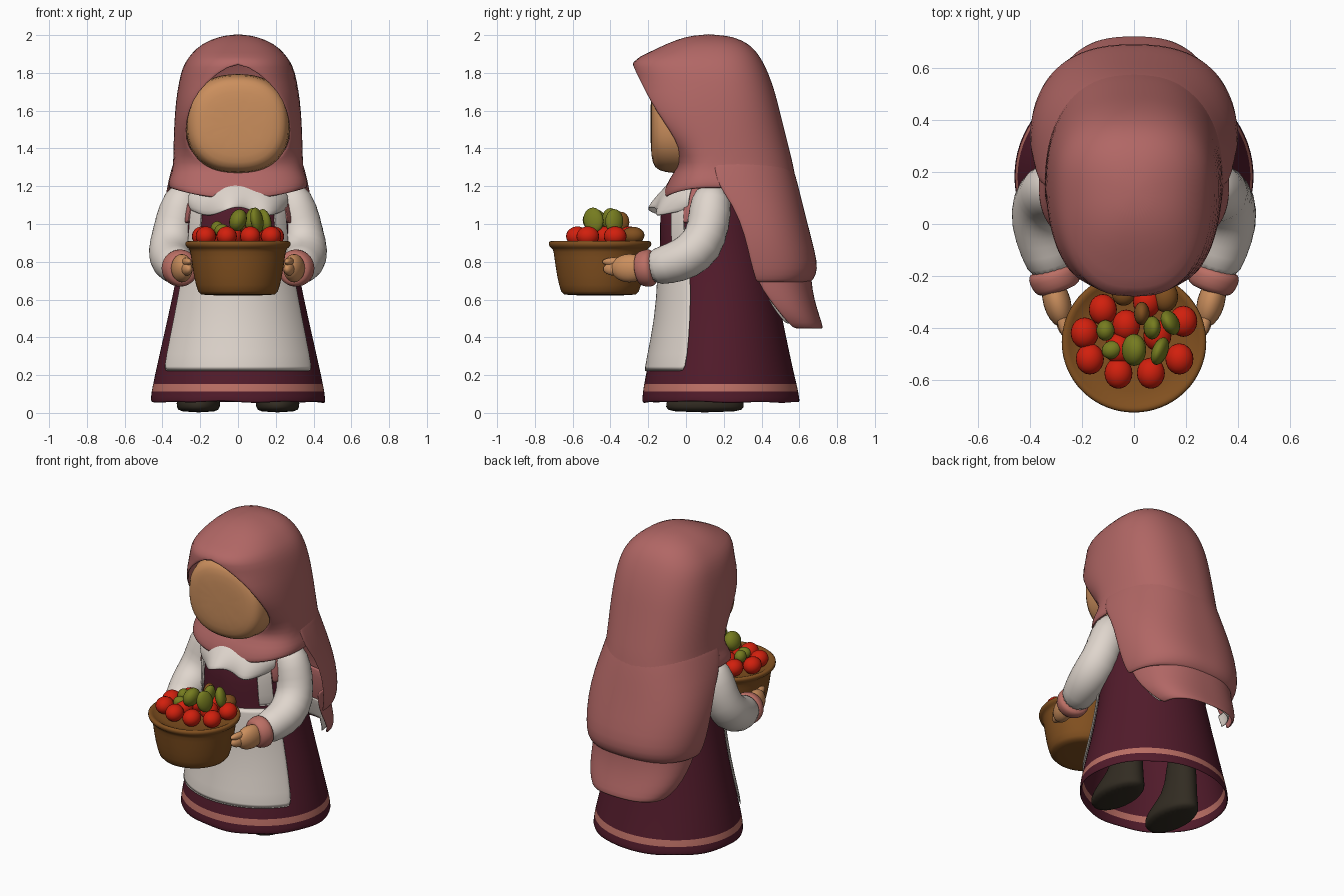
import bpy, bmesh, math
from math import sin, cos, pi, radians
from mathutils import Vector

if "Cube" in bpy.data.objects:
    bpy.data.objects.remove(bpy.data.objects["Cube"])


def material(name, rgb):
    m = bpy.data.materials.new(name)
    m.diffuse_color = (*rgb, 1)
    m.use_nodes = True
    m.node_tree.nodes["Principled BSDF"].inputs["Base Color"].default_value = m.diffuse_color
    return m


SCARF = material("dusty rose", (.44, .135, .13))
DRESS = material("dark wine", (.084, .011, .024))
WHITE = material("off white", (.74, .67, .61))
SKIN = material("skin", (.60, .275, .11))
TRIM = material("pink trim", (.50, .16, .13))
WICKER = material("basket brown", (.22, .08, .014))
RED = material("tomato red", (.64, .014, .004))
GREEN = material("olive green", (.18, .20, .014))
SHOE = material("shoe black", (.032, .025, .016))


def spow(v, p):
    return math.copysign(abs(v) ** p, v)


def arc(z, w, yc, rf, rb, a0=-90, a1=270, n=40, p=1.0):
    """Horizontal superellipse arc; -90 degrees is the front."""
    pts = []
    for i in range(n + 1):
        a = radians(a0 + (a1 - a0) * i / n)
        r = rf if sin(a) < 0 else rb
        pts.append((w * spow(cos(a), p), yc + r * spow(sin(a), p), z))
    return pts


def finish(name, bm, mats, thick=0, sub=1):
    bmesh.ops.remove_doubles(bm, verts=bm.verts, dist=1e-4)
    bmesh.ops.recalc_face_normals(bm, faces=bm.faces)
    me = bpy.data.meshes.new(name)
    bm.to_mesh(me)
    bm.free()
    for m in mats:
        me.materials.append(m)
    me.polygons.foreach_set("use_smooth", [True] * len(me.polygons))
    ob = bpy.data.objects.new(name, me)
    bpy.context.collection.objects.link(ob)
    if thick:
        mod = ob.modifiers.new("thickness", "SOLIDIFY")
        mod.thickness, mod.offset = thick, 0
    if sub:
        mod = ob.modifiers.new("smooth", "SUBSURF")
        mod.levels = mod.render_levels = sub
    return ob


def loft(name, rows, mat, caps=False, rule=None, extra=(), **kw):
    """Skin a list of equal-length point rows."""
    bm = bmesh.new()
    grid = [[bm.verts.new(q) for q in row] for row in rows]
    for a, b in zip(grid, grid[1:]):
        for i in range(len(a) - 1):
            f = bm.faces.new((a[i], a[i + 1], b[i + 1], b[i]))
            if rule:
                f.material_index = rule(f.calc_center_median())
    if caps:
        for row in (grid[0], grid[-1]):
            bm.faces.new(row[:-1])
    return finish(name, bm, [mat, *extra], **kw)


def tube(name, path, mat, n=20):
    """Round tube through (x, y, z, radius) points."""
    pts = [Vector(q[:3]) for q in path]
    rows = []
    for i, c in enumerate(pts):
        d = pts[min(i + 1, len(pts) - 1)] - pts[max(i - 1, 0)]
        q = d.to_track_quat('Z', 'X')
        rows.append([c + q @ Vector((cos(2 * pi * k / n), sin(2 * pi * k / n), 0)) * path[i][3]
                     for k in range(n + 1)])
    return loft(name, rows, mat, caps=True)


def blob(name, loc, size, mat, rot=(0, 0, 0)):
    bm = bmesh.new()
    bmesh.ops.create_uvsphere(bm, u_segments=20, v_segments=12, radius=1)
    ob = finish(name, bm, [mat], sub=0)
    ob.location, ob.scale = loc, size
    ob.rotation_euler = [radians(r) for r in rot]
    return ob


# Headscarf hood: z, half width, y centre, edge y, back y, edge x
HOOD = [(2.0, 1e-5, .12, .12, .12, 0), (1.987, .10, .13, 0, .25, 0),
        (1.95, .19, .14, -.10, .33, 0), (1.90, .24, .14, -.20, .375, 0),
        (1.86, .272, .14, -.29, .40, 0), (1.80, .30, .14, -.262, .43, .11),
        (1.70, .318, .14, -.215, .465, .215), (1.60, .328, .14, -.16, .49, .26),
        (1.50, .333, .14, -.09, .515, .28), (1.40, .337, .14, -.03, .54, .265),
        (1.32, .342, .14, -.035, .56, .19), (1.27, .347, .14, -.06, .57, 0),
        (1.20, .365, .14, -.105, .585, 0), (1.13, .36, .14, -.12, .59, 0)]
P = .82
rows = []
for z, w, yc, yf, yb, xf in HOOD:
    a = math.acos((xf / w) ** (1 / P))
    rf = (yc - yf) / sin(a) ** P
    rows.append(arc(z, w, yc, rf, yb - yc, -math.degrees(a), 180 + math.degrees(a), p=P))
# lower hem rises over the shoulders
for k, lift in ((-2, .02), (-1, .06)):
    rows[k] = [(x, y, z + lift * (x / .36) ** 2) for x, y, z in rows[k]]
loft("headscarf_hood", rows, SCARF, thick=.012)

# Scarf back: two hanging layers (z, half width, edge y, back y)
for name, layer in (("scarf_upper_drape", [(1.36, .325, .15, .54), (1.24, .362, .14, .578),
                                           (1.1, .385, .25, .612), (.94, .40, .31, .652),
                                           (.80, .385, .34, .69), (.73, .37, .36, .685),
                                           (.69, .35, .37, .65)]),
                    ("scarf_lower_drape", [(.82, .33, .35, .655), (.70, .33, .37, .655),
                                           (.60, .32, .44, .672), (.51, .295, .51, .70),
                                           (.445, .24, .57, .722)])):
    loft(name, [arc(z, w, yc, 0, yb - yc, 0, 180, p=P) for z, w, yc, yb in layer],
         SCARF, thick=.014)

# Pale lining just inside the lower drape
loft("drape_lining", [arc(z, w, yc, 0, yb - yc, 0, 180, p=P) for z, w, yc, yb in
                      ((.62, .295, .42, .645), (.52, .275, .485, .675), (.47, .235, .53, .69))],
     WHITE, thick=.008)

# Face: flattened rounded front
rows = []
for y, s in ((-.188, .001), (-.187, .5), (-.178, .8), (-.15, .94), (-.07, 1), (.12, 1)):
    rows.append([(.278 * s * spow(cos(2 * pi * k / 32), .85), y,
                  1.53 + .265 * s * spow(sin(2 * pi * k / 32), .85)) for k in range(33)])
loft("face", rows, SKIN)

# Dress, open underneath, with a trim stripe near the hem
BODY = [(.055, .46, .185, .415), (.118, .452, .183, .405), (.146, .446, .182, .40),
        (.215, .432, .18, .385), (.4, .39, .18, .345), (.6, .345, .175, .31),
        (.85, .295, .155, .285), (1.0, .285, .135, .27), (1.1, .27, .13, .255),
        (1.2, .21, .12, .20), (1.28, .1, .12, .12)]
rows = [arc(z, w, y, r, r) for z, w, y, r in BODY]
rows[0] = [(x, y, z + .006 * sin(17 * x) * cos(13 * y)) for x, y, z in rows[0]]
loft("dress", rows, DRESS, extra=[TRIM], rule=lambda c: int(.118 < c.z < .146), thick=.012)


# Apron skirt, shoulder straps and scarf ends follow the dress
def over_dress(name, lo, hi, a0, a1, mat, gap=.014):
    loft(name, [arc(z, w + gap, y, r + gap, r, a0, a1, 24)
                for z, w, y, r in BODY if lo <= z <= hi], mat, thick=.012)


over_dress("apron", .2, .86, -153, -27, WHITE)
for side, c in (("left", -180), ("right", 0)):
    s = 1 if c == 0 else -1
    over_dress("apron_strap_" + side, .84, 1.15, c - s * 49, c - s * 31, WHITE)
    over_dress("scarf_end_" + side, .98, 1.25, c - s * 31, c - s * 5, SCARF, .02)

# Ruffled collar
rows = []
for z, w, f, wave in ((1.23, .22, .20, 0), (1.16, .29, .265, .004), (1.11, .295, .295, .012),
                      (1.065, .275, .315, .022)):
    rows.append([(x, y + wave * sin(28 * x), zz + wave * cos(20 * x))
                 for x, y, zz in arc(z, w, .13, f, f, -155, -25, 40)])
loft("collar", rows, WHITE, thick=.012)

# Arms, hands, shoes
for s, side in ((-1, "left"), (1, "right")):
    def flip(path):
        return [(s * x, y, z, r) for x, y, z, r in path]
    tube("sleeve_" + side, flip([(.25, .14, 1.19, .07), (.29, .135, 1.13, .112),
                                 (.33, .12, 1.0, .12), (.35, .09, .89, .125),
                                 (.36, .0, .815, .118), (.335, -.10, .785, .105),
                                 (.302, -.20, .765, .093)]), WHITE)
    tube("cuff_" + side, flip([(.318, -.165, .770, .085), (.313, -.185, .768, .102),
                               (.300, -.22, .765, .099), (.290, -.25, .762, .088),
                               (.288, -.256, .761, .06)]), TRIM)
    blob("hand_" + side, (s * .297, -.30, .766), (.053, .10, .075), SKIN, (0, 0, s * -15))
    blob("thumb_" + side, (s * .272, -.385, .80), (.022, .06, .022), SKIN, (0, 0, s * -15))
    blob("fingers_" + side, (s * .272, -.38, .762), (.028, .06, .035), SKIN, (0, 0, s * -15))
    shoe = [(.002, .10, .10, .19), (.03, .118, .10, .212), (.07, .115, .10, .205),
            (.13, .10, .14, .16), (.2, .085, .19, .105), (.5, .08, .19, .09)]
    loft("boot_" + side, [[(x + s * .21, y, z) for x, y, z in arc(z, w, yc, r, r, n=24)]
                          for z, w, yc, r in shoe], SHOE, caps=True)

# Basket: outside, rolled rim, inside floor
BASKET = [(.622, .001), (.622, .19), (.63, .212), (.72, .235), (.84, .252), (.868, .256),
          (.876, .274), (.895, .283), (.912, .276), (.908, .25), (.885, .235), (.88, .001)]
loft("basket", [arc(z, w, -.455, w * .975, w * .975, n=32) for z, w in BASKET], WICKER)

# Tomatoes, olive vegetables and root vegetables
for i, (x, y) in enumerate(((-.12, -.33), (-.19, -.42), (-.17, -.52), (-.06, -.575), (.065, -.575),
                            (.175, -.52), (.19, -.375), (-.03, -.39), (.05, -.30), (-.06, -.48),
                            (.09, -.43))):
    blob(f"tomato_{i}", (x, y, .935), (.054, .06, .052), RED)
for i, (x, y, z, size, rot) in enumerate((
        (0, -.485, 1.02, (.045, .062, .06), (0, 20, 0)),
        (.10, -.49, 1.02, (.03, .055, .068), (15, -8, -20)),
        (.14, -.38, 1.015, (.032, .05, .065), (-10, -10, 25)),
        (.07, -.40, 1.025, (.032, .045, .06), (0, 10, 0)),
        (-.085, -.485, .965, (.04, .035, .035), (0, 0, 20)),
        (-.11, -.41, .975, (.035, .04, .04), (0, 0, 0)))):
    blob(f"green_vegetable_{i}", (x, y, z), size, GREEN, rot)
for i, (x, y, z, size) in enumerate(((.12, -.28, .94, (.05, .06, .045)),
                                     (.03, -.345, 1.01, (.03, .045, .055)),
                                     (-.04, -.27, .93, (.045, .045, .04)))):
    blob(f"root_vegetable_{i}", (x, y, z), size, WICKER)
